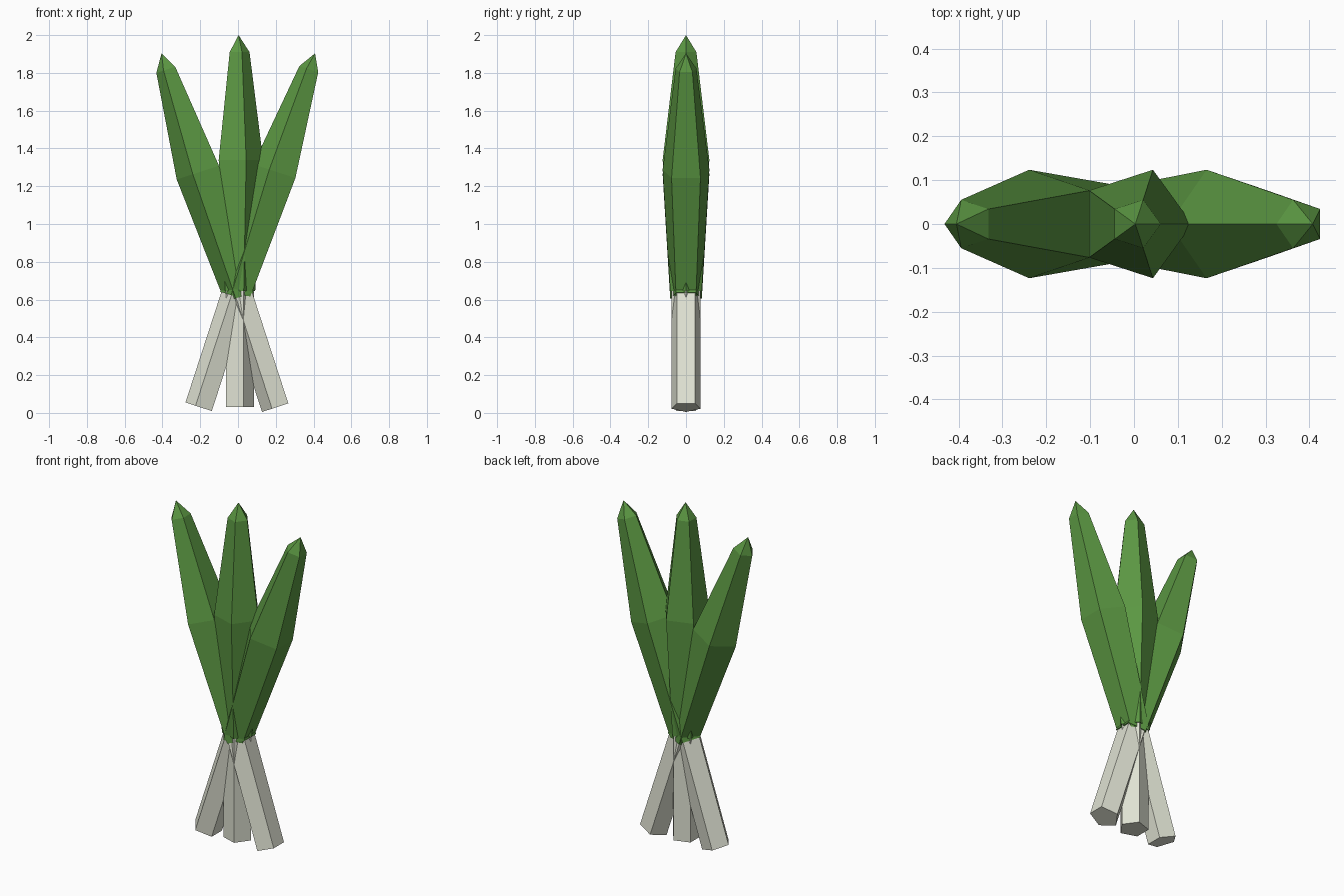
import bpy, bmesh
from math import cos, sin, radians, tau

if "Cube" in bpy.data.objects:
    bpy.data.objects.remove(bpy.data.objects["Cube"])

SIDES = 5


def material(name, color):
    mat = bpy.data.materials.new(name)
    mat.diffuse_color = (*color, 1)
    mat.use_nodes = True
    mat.node_tree.nodes["Principled BSDF"].inputs["Base Color"].default_value = mat.diffuse_color
    return mat


WHITE = material("stalk_white", (0.74, 0.76, 0.65))
GREEN = material("leaf_green", (0.105, 0.31, 0.055))


def turned(name, profile, start, mat, loc, tilt):
    """Five-sided closed solid from (radius, height) pairs; radius 0 is a point."""
    bm = bmesh.new()
    rings = []
    for r, z in profile:
        count = SIDES if r else 1
        rings.append([bm.verts.new((r * cos(start + tau * i / SIDES),
                                    r * sin(start + tau * i / SIDES), z))
                      for i in range(count)])
    for a, b in zip(rings, rings[1:]):
        for i in range(SIDES):
            j = (i + 1) % SIDES
            if len(b) == 1:
                bm.faces.new((a[i], a[j], b[0]))
            else:
                bm.faces.new((a[i], a[j], b[j], b[i]))
    bm.faces.new(rings[0][::-1])
    if len(rings[-1]) > 1:
        bm.faces.new(rings[-1])
    bmesh.ops.recalc_face_normals(bm, faces=bm.faces)
    mesh = bpy.data.meshes.new(name)
    bm.to_mesh(mesh)
    bm.free()
    mesh.materials.append(mat)
    obj = bpy.data.objects.new(name, mesh)
    obj.location = loc
    obj.rotation_euler = (0, tilt, 0)
    bpy.context.collection.objects.link(obj)


# White stalk and green leaf bundle profiles, measured up from the root end
STALK = [(0.081, 0), (0.081, 0.66)]
LEAVES = [(0.088, 0.615), (0.13, 1.31), (0.058, 1.88), (0, 1.97)]

# Three crossing leeks: name, base x, tilt, direction of the first corner
for side, x, tilt, start in (("middle", 0.003, 0, 0),
                             ("left", 0.204, -18, 180),
                             ("right", -0.201, 18, 180)):
    args = (0 + x, 0, 0.03), radians(tilt)
    turned(side + "_stalk", STALK, radians(start), WHITE, *args)
    turned(side + "_leaves", LEAVES, radians(start), GREEN, *args)
